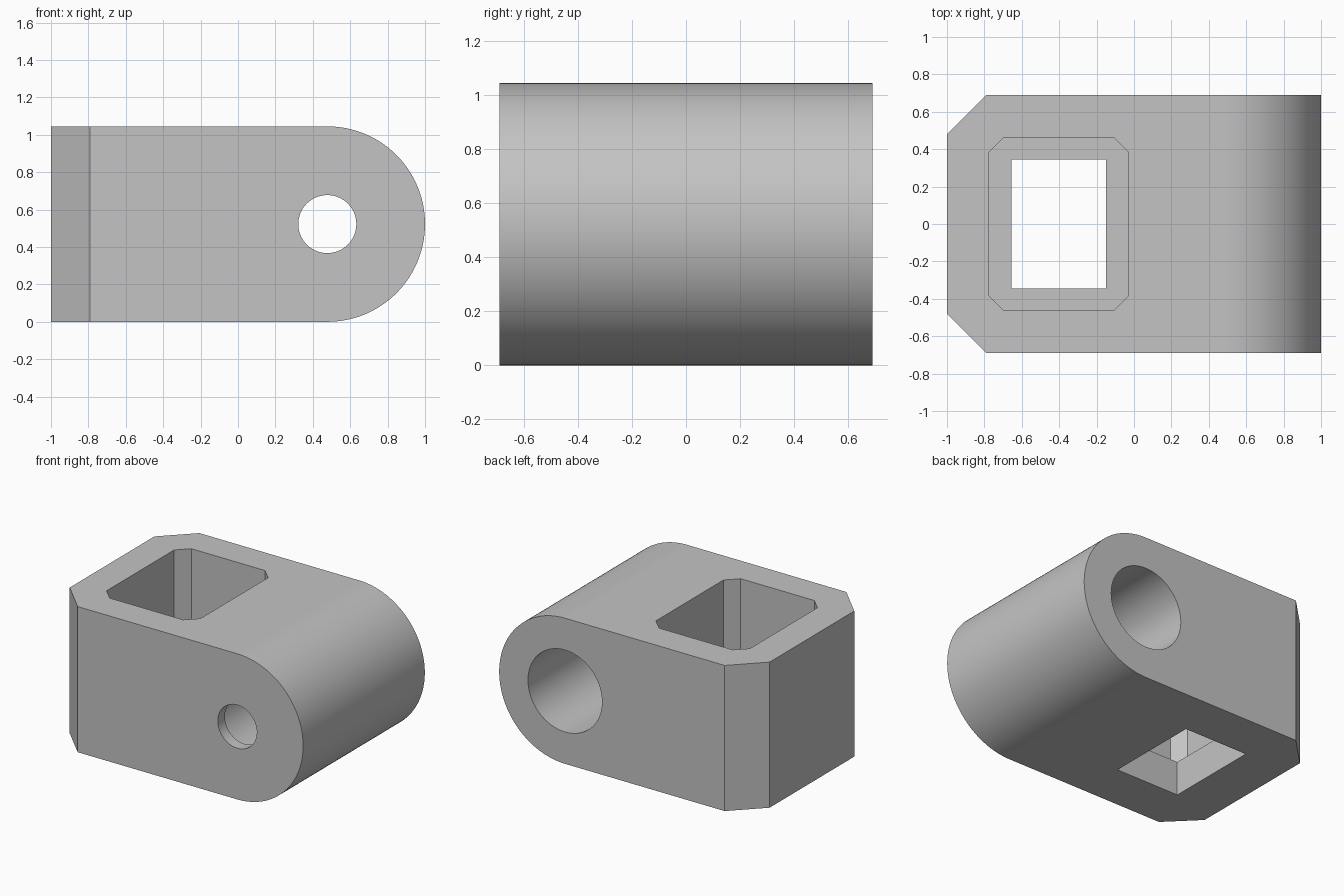
import bpy
import bmesh
import math
from mathutils import Matrix

cube = bpy.data.objects.get("Cube")
if cube:
    bpy.data.objects.remove(cube, do_unlink=True)

HEIGHT = 1.045
HALF_DEPTH = 0.69
RADIUS = HEIGHT / 2
PIVOT_X = 1 - RADIUS


def make_object(name, bm):
    bmesh.ops.recalc_face_normals(bm, faces=bm.faces)
    mesh = bpy.data.meshes.new(name)
    bm.to_mesh(mesh)
    bm.free()
    obj = bpy.data.objects.new(name, mesh)
    bpy.context.collection.objects.link(obj)
    return obj


def chamfer_uprights(bm, width, max_x):
    """Flat chamfer on the vertical edges up to max_x."""
    edges = [e for e in bm.edges
             if abs(e.verts[0].co.z - e.verts[1].co.z) > 0.1
             and all(v.co.x < max_x for v in e.verts)]
    bmesh.ops.bevel(bm, geom=edges, offset=width, segments=1,
                    affect='EDGES', profile=0.5)


def box(name, x0, x1, y0, y1, z0, z1, chamfer=0):
    bm = bmesh.new()
    bmesh.ops.create_cube(bm, size=1)
    for v in bm.verts:
        v.co.x = x1 if v.co.x > 0 else x0
        v.co.y = y1 if v.co.y > 0 else y0
        v.co.z = z1 if v.co.z > 0 else z0
    if chamfer:
        chamfer_uprights(bm, chamfer, x1 + 1)
    return make_object(name, bm)


def bore(name, radius, y0, y1):
    bm = bmesh.new()
    place = (Matrix.Translation((PIVOT_X, (y0 + y1) / 2, RADIUS))
             @ Matrix.Rotation(math.pi / 2, 4, 'X'))
    bmesh.ops.create_cone(bm, cap_ends=True, segments=96, radius1=radius,
                          radius2=radius, depth=y1 - y0, matrix=place)
    return make_object(name, bm)


# Body: side profile with a round nose, extruded front to back
bm = bmesh.new()
steps = 64
profile = [(-1, HEIGHT), (-1, 0)]
for i in range(steps + 1):
    a = -math.pi / 2 + math.pi * i / steps
    profile.append((PIVOT_X + RADIUS * math.cos(a), RADIUS + RADIUS * math.sin(a)))
face = bm.faces.new([bm.verts.new((x, -HALF_DEPTH, z)) for x, z in profile])
moved = bmesh.ops.extrude_face_region(bm, geom=[face])["geom"]
bmesh.ops.translate(bm, vec=(0, 2 * HALF_DEPTH, 0),
                    verts=[g for g in moved if isinstance(g, bmesh.types.BMVert)])
chamfer_uprights(bm, 0.21, -0.9)
body = make_object("clevis_block", bm)

# Cutters: stepped rectangular pocket and stepped cross bore
cutters = [
    box("pocket_cutter", -0.775, -0.03, -0.463, 0.463, 0.245, 1.3, 0.08),
    box("floor_opening_cutter", -0.655, -0.15, -0.345, 0.345, -0.2, 0.6),
    bore("large_bore_cutter", 0.294, -HALF_DEPTH + 0.08, 1),
    bore("small_bore_cutter", 0.155, -1, 0),
]
bpy.ops.object.select_all(action='DESELECT')
bpy.context.view_layer.objects.active = body
body.select_set(True)
for cutter in cutters:
    cutter.hide_render = True
    mod = body.modifiers.new(cutter.name, 'BOOLEAN')
    mod.operation = 'DIFFERENCE'
    mod.solver = 'EXACT'
    mod.object = cutter
    bpy.ops.object.modifier_apply(modifier=mod.name)
    bpy.data.objects.remove(cutter, do_unlink=True)

# Single plain grey
grey = bpy.data.materials.new("plain_grey")
grey.use_nodes = True
colour = (0.55, 0.55, 0.55, 1)
grey.diffuse_color = colour
grey.node_tree.nodes["Principled BSDF"].inputs["Base Color"].default_value = colour
body.data.materials.clear()
body.data.materials.append(grey)

bpy.ops.object.shade_smooth_by_angle(angle=math.radians(30))
